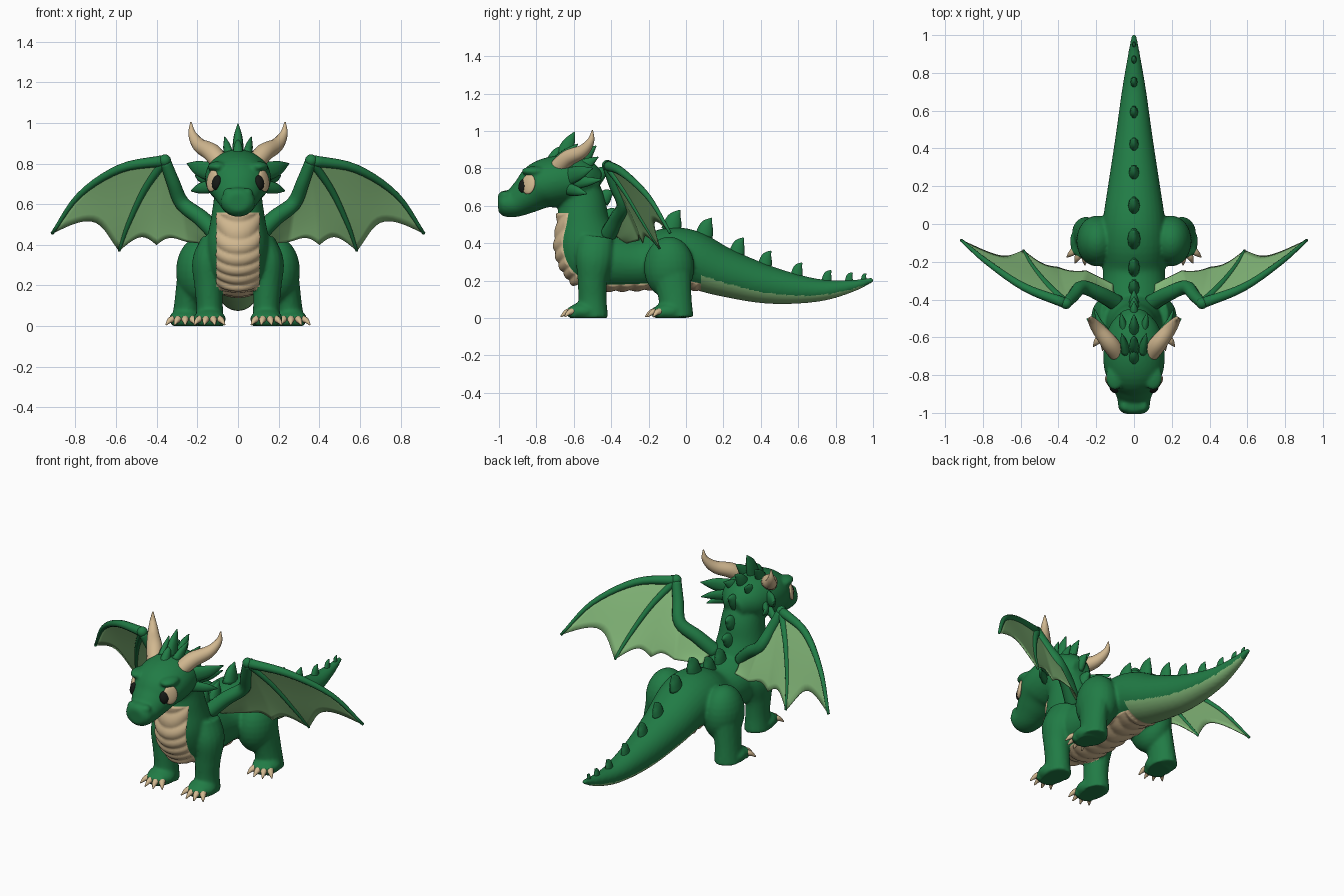
import bpy, bmesh
from math import sin, cos, pi, radians
from mathutils import Vector, Matrix
from mathutils.bvhtree import BVHTree

cube = bpy.data.objects.get("Cube")
if cube:
    bpy.data.objects.remove(cube, do_unlink=True)


def material(name, rgb):
    m = bpy.data.materials.new(name)
    m.use_nodes = True
    m.diffuse_color = (*rgb, 1)
    m.node_tree.nodes["Principled BSDF"].inputs["Base Color"].default_value = (*rgb, 1)
    return m


GREEN = material("scale green", (0.015, 0.2, 0.06))
TAN = material("horn tan", (0.64, 0.48, 0.28))
PALE = material("membrane pale green", (0.24, 0.5, 0.2))
BLACK = material("pupil black", (0.008, 0.01, 0.008))
X, Y, Z = Vector((1, 0, 0)), Vector((0, 1, 0)), Vector((0, 0, 1))


def spline(rows, n=5):
    """Smooth curve through rows of any length."""
    r = [Vector(p) for p in rows]
    r = [r[0] * 2 - r[1]] + r + [r[-1] * 2 - r[-2]]
    out = []
    for a, b, c, d in zip(r, r[1:], r[2:], r[3:]):
        for k in range(n):
            t = k / n
            out.append((b * 2 + (c - a) * t + (a * 2 - b * 5 + c * 4 - d) * t * t
                        + (b * 3 - a - c * 3 + d) * t ** 3) / 2)
    return out + [r[-2]]


def tube(bm, rows, ref=X, seg=16, n=5):
    """Loft ellipses along rows of (x, y, z, half width, half depth)."""
    rows = spline(rows, n)
    pts = [Vector(r[:3]) for r in rows]
    rings = []
    for i, p in enumerate(pts):
        t = (pts[min(i + 1, len(pts) - 1)] - pts[max(i - 1, 0)]).normalized()
        side = (ref - t * ref.dot(t)).normalized()
        up = t.cross(side)
        w, h = max(rows[i][3], 0.002), max(rows[i][4], 0.002)
        rings.append([bm.verts.new(p + side * w * cos(2 * pi * k / seg) + up * h * sin(2 * pi * k / seg))
                      for k in range(seg)])
    for a, b in zip(rings, rings[1:]):
        for k in range(seg):
            j = (k + 1) % seg
            bm.faces.new((a[k], a[j], b[j], b[k]))
    bm.faces.new(rings[0][::-1])
    bm.faces.new(rings[-1])


def ball(bm, c, r, rot=Matrix()):
    bmesh.ops.create_uvsphere(bm, u_segments=24, v_segments=14, radius=1,
                              matrix=Matrix.Translation(c) @ rot @ Matrix.Diagonal((*r, 1)))


def spike(bm, base, tip, w, h, ref=X, bend=(0, 0, 0)):
    """Tapering spike with a bulging, bent middle."""
    b, t = Vector(base), Vector(tip)
    m = b.lerp(t, 0.5) + Vector(bend)
    tube(bm, [(*b, w, h), (*m, w * 0.72, h * 0.72), (*t, 0.003, 0.003)], ref, 10, 4)


def make(name, bm, mats, mirror=False):
    bmesh.ops.recalc_face_normals(bm, faces=bm.faces)
    for f in bm.faces:
        f.smooth = True
    me = bpy.data.meshes.new(name)
    bm.to_mesh(me)
    bm.free()
    for m in mats:
        me.materials.append(m)
    ob = bpy.data.objects.new(name, me)
    bpy.context.collection.objects.link(ob)
    if mirror:
        ob.modifiers.new("mirror", 'MIRROR')
    return ob


# Body masses: torso with tail, neck, head
bm = bmesh.new()
tube(bm, [(0, y, z, w, h) for y, z, w, h in (
    (-0.58, 0.33, 0.1, 0.12), (-0.45, 0.31, 0.17, 0.16), (-0.25, 0.29, 0.165, 0.14),
    (-0.1, 0.32, 0.175, 0.16), (0.02, 0.315, 0.165, 0.155), (0.2, 0.245, 0.138, 0.13),
    (0.45, 0.175, 0.1, 0.1), (0.7, 0.148, 0.065, 0.062), (0.88, 0.17, 0.035, 0.034),
    (1.0, 0.205, 0.013, 0.013))], seg=32)
tube(bm, [(0, y, z, w, h) for y, z, w, h in (
    (-0.5, 0.19, 0.1, 0.11), (-0.51, 0.28, 0.145, 0.155), (-0.535, 0.4, 0.155, 0.17),
    (-0.55, 0.52, 0.135, 0.14), (-0.56, 0.62, 0.12, 0.128), (-0.6, 0.72, 0.11, 0.12))], seg=32)
tube(bm, [(0, y, z, w, h) for y, z, w, h in (
    (-0.46, 0.72, 0.06, 0.06), (-0.54, 0.735, 0.13, 0.115), (-0.66, 0.735, 0.16, 0.135),
    (-0.77, 0.71, 0.157, 0.13), (-0.85, 0.655, 0.12, 0.1), (-0.92, 0.615, 0.09, 0.077),
    (-0.98, 0.613, 0.08, 0.067), (-1.005, 0.612, 0.05, 0.045))], seg=32)

# Legs, feet, toes, brows and nostril bumps on both sides
FEET = ((0.14, -0.545, 0), (0.26, -0.09, 12))
TOES = (-36, -12, 12, 36)


def toe_dir(yaw, a):
    return Vector((sin(radians(yaw + a)), -cos(radians(yaw + a)), 0))


for s in (1, -1):
    tube(bm, [(s * x, y, z, w, h) for x, y, z, w, h in (
        (0.13, -0.48, 0.43, 0.05, 0.09), (0.15, -0.49, 0.32, 0.075, 0.1),
        (0.145, -0.5, 0.2, 0.07, 0.08), (0.14, -0.5, 0.1, 0.066, 0.076), (0.14, -0.5, 0, 0.072, 0.085))])
    ball(bm, (s * 0.195, -0.09, 0.27), (0.11, 0.135, 0.165))
    tube(bm, [(s * x, y, z, w, h) for x, y, z, w, h in (
        (0.22, -0.08, 0.25, 0.08, 0.11), (0.245, -0.06, 0.12, 0.068, 0.09), (0.255, -0.05, 0, 0.075, 0.09))])
    for x, y, yaw in FEET:
        ball(bm, (s * x, y, 0.035), (0.08, 0.085, 0.05))
        for a in TOES:
            p = Vector((x, y, 0.03)) + toe_dir(yaw, a) * 0.068
            ball(bm, (s * p.x, p.y, p.z), (0.025, 0.03, 0.032))
    ball(bm, (s * 0.1, -0.81, 0.785), (0.05, 0.07, 0.026))
    ball(bm, (s * 0.045, -0.965, 0.655), (0.03, 0.03, 0.025))

# Fuse the masses into one smooth skin
body = make("body", bm, [GREEN, TAN, PALE])
mod = body.modifiers.new("fuse", 'REMESH')
mod.mode, mod.voxel_size = 'VOXEL', 0.009
mod = body.modifiers.new("relax", 'SMOOTH')
mod.factor, mod.iterations = 0.5, 6
fused = bpy.data.meshes.new_from_object(body.evaluated_get(bpy.context.evaluated_depsgraph_get()))
body.modifiers.clear()
bm = bmesh.new()
bm.from_mesh(fused)
bpy.data.meshes.remove(fused)
for co, no in (((0.105, 0, 0), X), ((-0.105, 0, 0), X), ((0, 0, 0.56), Z), ((0, 0.08, 0), Y)):
    bmesh.ops.bisect_plane(bm, geom=bm.verts[:] + bm.edges[:] + bm.faces[:], plane_co=co, plane_no=no)
for v in bm.verts:
    v.co.z = max(v.co.z, 0)
bm.normal_update()

# Chest and belly tan, tail underside pale
for f in bm.faces:
    c, n = f.calc_center_median(), f.normal
    f.smooth = True
    f.material_index = 0
    inner = abs(c.x) < 0.105
    chest = inner and 0.15 < c.z < 0.56 and -0.75 < c.y < -0.565 and n.y < -0.1
    belly = inner and 0.1 < c.z < 0.3 and -0.62 < c.y < 0.08 and n.z < -0.4
    if chest or belly:
        f.material_index = 1
    elif 0.08 < c.y < 0.95 and n.z < -0.45:
        f.material_index = 2

# Rounded belly bands
for v in bm.verts:
    if v.co.y < 0.06 and all(f.material_index == 1 for f in v.link_faces):
        v.co += v.normal * 0.009 * abs(sin(pi * (v.co.y - v.co.z) / 0.075))
skin = BVHTree.FromBMesh(bm)
bm.to_mesh(body.data)
bm.free()

# Eyes and pupils laid flat on the skin
for name, at, r, mat in (("eye", (0.12, -0.838, 0.715), (0.043, 0.055, 0.014), TAN),
                         ("pupil", (0.1, -0.866, 0.705), (0.027, 0.037, 0.019), BLACK)):
    bm = bmesh.new()
    p, n, _, _ = skin.find_nearest(Vector(at))
    ball(bm, p, r, n.to_track_quat('Z', 'Y').to_matrix().to_4x4())
    make(name, bm, [mat], True)

# Claws
bm = bmesh.new()
for x, y, yaw in FEET:
    for a in TOES:
        d, c = toe_dir(yaw, a), Vector((x, y, 0))
        spike(bm, c + d * 0.07 + Z * 0.036, c + d * 0.128 + Z * 0.006, 0.02, 0.022, Z, (0, 0, 0.008))
make("claws", bm, [TAN], True)

# Horns
bm = bmesh.new()
tube(bm, [(0.085, -0.69, 0.8, 0.045, 0.045), (0.13, -0.63, 0.855, 0.046, 0.044),
          (0.19, -0.555, 0.89, 0.035, 0.035), (0.225, -0.51, 0.945, 0.02, 0.02),
          (0.232, -0.5, 1.005, 0.003, 0.003)])
make("horns", bm, [TAN], True)

# Cheek fins and side crest spikes
bm = bmesh.new()
for base, tip, w in (((0.12, -0.63, 0.755), (0.25, -0.5, 0.8), 0.05),
                     ((0.12, -0.6, 0.72), (0.21, -0.45, 0.74), 0.035),
                     ((0.12, -0.63, 0.69), (0.23, -0.53, 0.665), 0.035)):
    spike(bm, base, tip, w, 0.022, Z, (0.015, 0, 0))
spike(bm, (0.045, -0.67, 0.84), (0.065, -0.58, 0.93), 0.025, 0.04)
spike(bm, (0.05, -0.57, 0.8), (0.07, -0.47, 0.86), 0.025, 0.04)
make("cheek_fins", bm, [GREEN], True)

# Spikes down the head, neck, back and tail
bm = bmesh.new()
for (by, bz), (ty, tz), h in (((-0.72, 0.83), (-0.66, 0.92), 0.035), ((-0.66, 0.85), (-0.595, 0.995), 0.05),
                              ((-0.57, 0.82), (-0.48, 0.92), 0.045), ((-0.49, 0.74), (-0.41, 0.8), 0.045),
                              ((-0.45, 0.63), (-0.385, 0.67), 0.045), ((-0.43, 0.53), (-0.35, 0.57), 0.045)):
    spike(bm, (0, by, bz), (0, ty, tz), 0.03, h, X, (0, 0, 0.01))
for y, h in ((-0.34, 0.08), (-0.23, 0.085), (-0.08, 0.095), (0.095, 0.085), (0.27, 0.075),
             (0.42, 0.068), (0.59, 0.06), (0.75, 0.052), (0.87, 0.04), (0.95, 0.028)):
    p = skin.ray_cast(Vector((0, y, 0.52)), -Z)[0] or Vector((0, y, 0.44))
    spike(bm, p - Z * 0.015, p + Vector((0, h * 0.5, h)), h * 0.38, h * 0.6, X, (0, -0.005, 0.01))
make("back_spikes", bm, [GREEN])

# Wing bones
finger_a = [(0.36, -0.42, 0.815), (0.58, -0.335, 0.775), (0.78, -0.2, 0.645), (0.915, -0.085, 0.455)]
finger_b = [(0.36, -0.42, 0.815), (0.46, -0.32, 0.67), (0.54, -0.22, 0.5), (0.585, -0.14, 0.37)]
arm = [(0.09, -0.42, 0.44), (0.18, -0.37, 0.53), (0.275, -0.335, 0.605), (0.32, -0.38, 0.71), (0.36, -0.42, 0.815)]
bm = bmesh.new()
for path, r0, r1 in ((arm, 0.045, 0.028), (finger_a, 0.028, 0.008), (finger_b, 0.022, 0.007)):
    k = len(path) - 1
    tube(bm, [(*p, r0 + (r1 - r0) * i / k, r0 + (r1 - r0) * i / k) for i, p in enumerate(path)], Y, 12)
ball(bm, (0.36, -0.42, 0.815), (0.03, 0.03, 0.03))
make("wing_bones", bm, [GREEN], True)

# Wing membrane stretched between ribs with scalloped lower edges
ribs = [finger_a, finger_b,
        [(0.36, -0.42, 0.815), (0.37, -0.35, 0.68), (0.39, -0.28, 0.53), (0.4, -0.23, 0.4)],
        [(0.275, -0.335, 0.605), (0.27, -0.3, 0.54), (0.26, -0.27, 0.47), (0.25, -0.25, 0.415)],
        [(0.09, -0.42, 0.46), (0.1, -0.38, 0.44), (0.11, -0.35, 0.42), (0.11, -0.32, 0.4)]]
curves = [spline(r, 6) for r in ribs]


def along(curve, t):
    f = t * (len(curve) - 1)
    i = min(int(f), len(curve) - 2)
    return curve[i].lerp(curve[i + 1], f - i)


bm = bmesh.new()
columns = []
for a, b, dip in zip(curves, curves[1:], (0.2, 0.14, 0.1, 0)):
    for i in range(13):
        s = i / 12
        columns.append([bm.verts.new(along(a, t).lerp(along(b, t), s))
                        for t in (j / 12 * (1 - dip * sin(pi * s)) for j in range(13))])
for a, b in zip(columns, columns[1:]):
    for j in range(12):
        bm.faces.new((a[j], b[j], b[j + 1], a[j + 1]))
bmesh.ops.remove_doubles(bm, verts=bm.verts, dist=0.0005)
wing = make("wing_membrane", bm, [PALE], True)
mod = wing.modifiers.new("thickness", 'SOLIDIFY')
mod.thickness, mod.offset = 0.006, 0
